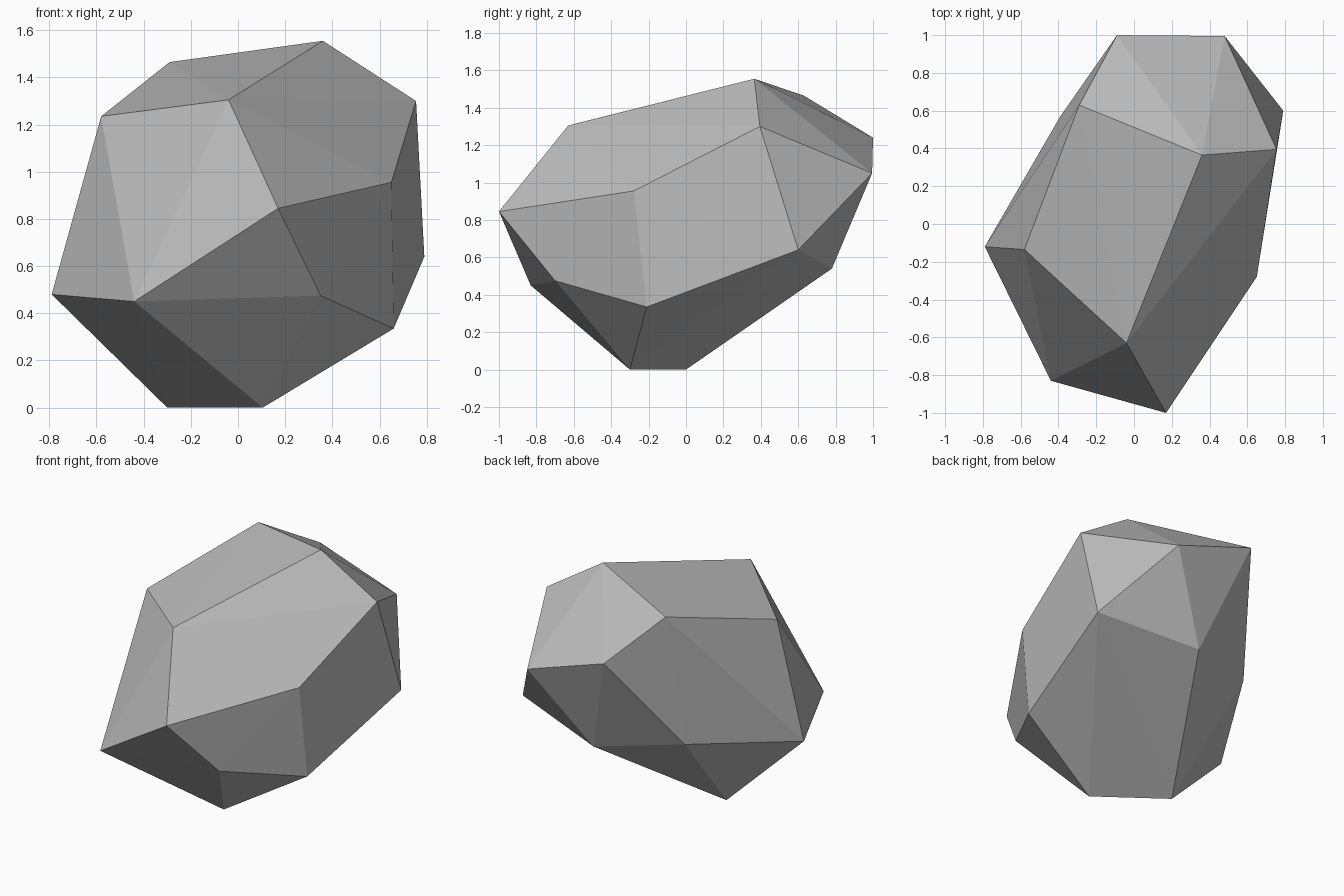
import bpy
import bmesh

# Remove the default cube if the scene has it
default_cube = bpy.data.objects.get("Cube")
if default_cube:
    bpy.data.objects.remove(default_cube, do_unlink=True)


def make_material(name, colour):
    """One flat colour for both the viewport and renders."""
    material = bpy.data.materials.new(name)
    material.use_nodes = True
    material.diffuse_color = colour
    shader = material.node_tree.nodes["Principled BSDF"]
    shader.inputs["Base Color"].default_value = colour
    shader.inputs["Roughness"].default_value = 1.0
    return material


def make_hull(name, corners, material):
    """Wrap a set of corner points in a faceted convex skin."""
    bm = bmesh.new()
    for corner in corners:
        bm.verts.new(corner)
    result = bmesh.ops.convex_hull(bm, input=bm.verts[:])
    unused = {v for v in result["geom_interior"] + result["geom_unused"]
              if isinstance(v, bmesh.types.BMVert) and not v.link_faces}
    bmesh.ops.delete(bm, geom=list(unused), context="VERTS")
    bmesh.ops.recalc_face_normals(bm, faces=bm.faces[:])
    for face in bm.faces:
        face.smooth = False
    mesh = bpy.data.meshes.new(name)
    bm.to_mesh(mesh)
    bm.free()
    mesh.materials.append(material)
    obj = bpy.data.objects.new(name, mesh)
    bpy.context.scene.collection.objects.link(obj)
    return obj


# Corners of the boulder, grouped by height
foot = [(0.105, -0.3, 0), (-0.3, 0, 0)]
lower_belt = [
    (-0.79, -0.12, 0.48), (-0.44, -0.83, 0.45), (0.35, -0.7, 0.475),
    (0.66, -0.21, 0.335), (0.79, 0.6, 0.64), (0.14, 0.78, 0.54),
    (-0.39, 0.57, 0.615),
]
upper_belt = [
    (0.17, -1, 0.845), (0.65, -0.28, 0.955), (0.755, 0.395, 1.3),
    (0.48, 0.995, 1.05), (-0.09, 1, 1.24), (-0.58, -0.135, 1.235),
]
crown = [(-0.04, -0.63, 1.305), (0.36, 0.365, 1.555), (-0.29, 0.63, 1.465)]

# The boulder itself
stone_grey = make_material("stone grey", (0.5, 0.5, 0.5, 1.0))
make_hull("boulder", foot + lower_belt + upper_belt + crown, stone_grey)
